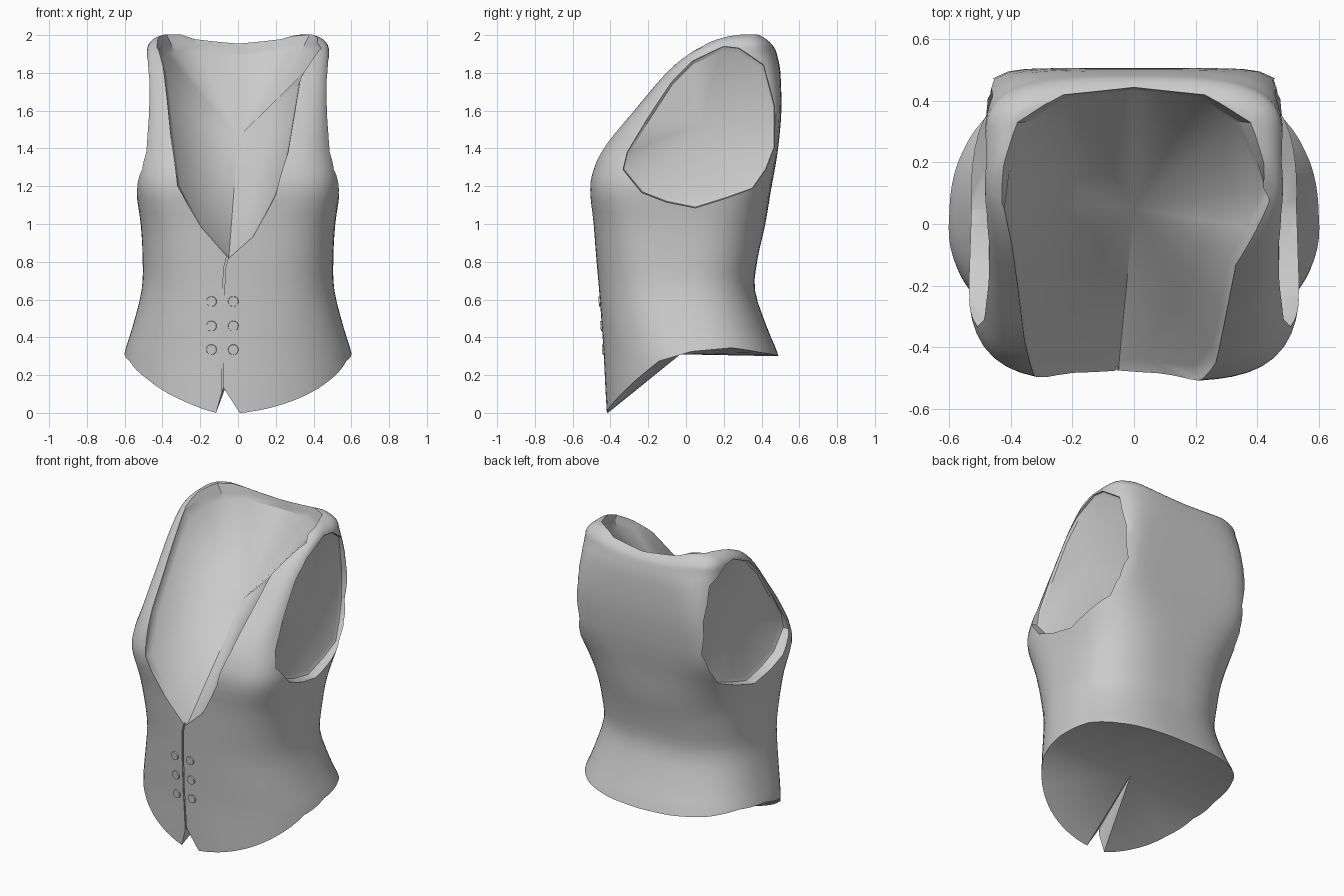
import bpy, bmesh, math
from mathutils import Vector

if "Cube" in bpy.data.objects:
    bpy.data.objects.remove(bpy.data.objects["Cube"])


def make_object(name, bm):
    bmesh.ops.recalc_face_normals(bm, faces=bm.faces)
    me = bpy.data.meshes.new(name)
    bm.to_mesh(me)
    bm.free()
    ob = bpy.data.objects.new(name, me)
    bpy.context.collection.objects.link(ob)
    return ob


def skin(name, rings, start=None, end=None):
    """Loft rings; close each end with a fan to a point, or an n-gon."""
    bm = bmesh.new()
    rows = [[bm.verts.new(p) for p in r] for r in rings]
    n = len(rows[0])
    for a, b in zip(rows, rows[1:]):
        for i in range(n):
            j = (i + 1) % n
            bm.faces.new((a[i], a[j], b[j], b[i]))
    for row, tip in ((rows[0], start), (rows[-1], end)):
        if tip is None:
            bm.faces.new(row)
        else:
            v = bm.verts.new(tip)
            for i in range(n):
                bm.faces.new((row[i], row[(i + 1) % n], v))
    return make_object(name, bm)


def catmull(keys, steps):
    out = []
    for i in range(len(keys) - 1):
        p = [keys[min(max(i + k, 0), len(keys) - 1)] for k in (-1, 0, 1, 2)]
        for s in range(steps):
            t = s / steps
            out.append([0.5 * (2 * b + (c - a) * t + (2 * a - 5 * b + 4 * c - d) * t * t
                               + (3 * b - a - 3 * c + d) * t ** 3) for a, b, c, d in zip(*p)])
    return out + [list(keys[-1])]


# Torso: height, half width, front y, back y, front and back squareness
SECTIONS = [
    (-.15, .64, -.41, .54, 2.1, 2.5), (.1, .63, -.425, .53, 2.1, 2.5),
    (.3, .605, -.435, .49, 2.15, 2.5), (.45, .56, -.445, .43, 2.3, 2.5),
    (.65, .51, -.46, .365, 2.5, 2.6), (.82, .505, -.475, .38, 2.8, 2.8),
    (1.0, .515, -.49, .42, 3.3, 3), (1.18, .54, -.51, .45, 4, 4),
    (1.3, .535, -.49, .472, 4, 6), (1.42, .51, -.43, .49, 4.2, 8.5),
    (1.6, .49, -.28, .505, 5.5, 8.5), (1.8, .485, -.11, .5, 6.5, 5),
    (1.9, .484, 0, .485, 6.5, 3.5), (1.95, .474, .08, .47, 6, 3.2),
    (1.985, .44, .15, .44, 5, 3), (2.003, .39, .22, .405, 4, 3)]
COLS = 80
rings = []
for z, w, yf, yb, nf, nb in catmull(SECTIONS, 3):
    yc, h, ring = (yf + yb) / 2, (yb - yf) / 2, []
    for i in range(COLS):
        a = math.tau * i / COLS
        c, s = math.cos(a), math.sin(a)
        n = nb if s > 0 else nf
        r = (abs(c) ** n + abs(s) ** n) ** (-1 / n)
        x = w * r * c
        dip = .03 * max(0, 1 - (x / .33) ** 2) * max(0, (z - 1.8) / .2)
        ring.append((x, yc + h * r * s, z - dip))
    rings.append(ring)
vest = skin("vest_body", rings)


def cut(cutter):
    cutter.hide_render = True
    m = vest.modifiers.new("cut", 'BOOLEAN')
    m.operation, m.solver, m.object = 'DIFFERENCE', 'EXACT', cutter
    bpy.context.view_layer.objects.active = vest
    bpy.ops.object.modifier_apply(modifier=m.name)
    bpy.data.objects.remove(cutter)


def opening(name, loop, apex, out, depth, flare, shift=.1, lean=0):
    """Cut an opening with a rim and a shallow fan-shaped lining."""
    apex, out = Vector(apex), Vector(out)
    loop = [Vector(p) for p in loop]
    inner = [p.lerp(apex, .05) - out * depth for p in loop]
    outer = [apex + (p - apex) * (flare + lean * (p.y > .15)) + out * shift for p in loop]
    far = [p + out for p in outer]
    cut(skin(name, [inner, loop, outer, far], apex, apex + out * 1.8))


# Deep V neckline
NECK = [(-.05, -.48, .815), (-.2, -.5, .98), (-.32, -.49, 1.2), (-.355, -.36, 1.45),
        (-.375, -.2, 1.65), (-.395, -.06, 1.82), (-.42, .06, 1.91), (-.4, .2, 1.945),
        (-.35, .33, 1.945), (-.22, .415, 1.945), (0, .44, 1.935), (.22, .415, 1.945),
        (.35, .33, 1.945), (.4, .2, 1.945), (.44, .1, 1.91), (.385, -.03, 1.85),
        (.33, -.12, 1.76), (.295, -.3, 1.55), (.265, -.44, 1.37), (.2, -.5, 1.15),
        (.08, -.49, .93)]
opening("neck_cutter", NECK, (0, .05, 1.46), (0, -.75, .66), .02, 1.0, lean=.26)

# Armholes, mirrored
ARM = [(.05, 1.09), (.21, 1.14), (.35, 1.19), (.42, 1.29), (.467, 1.41), (.467, 1.62),
       (.41, 1.84), (.28, 1.93), (.2, 1.94), (.03, 1.86), (-.08, 1.75), (-.21, 1.55),
       (-.31, 1.38), (-.33, 1.29), (-.23, 1.17), (-.1, 1.12)]
for side in (-1, 1):
    loop = [(side * (.47 - .35 * max(0, y - .32)), y, z) for y, z in ARM]
    opening("armhole_cutter", loop, (side * .45, .08, 1.53), (side, 0, 0), .01, 1.02)

# Pointed hem with the front notch
HEM = [(-.08, -.435, .13), (-.12, -.425, -.01), (-.3, -.37, .07), (-.46, -.26, .185),
       (-.56, -.14, .275), (-.605, .03, .325), (-.57, .25, .345), (-.44, .41, .32),
       (-.22, .48, .305), (0, .49, .3), (.22, .48, .305), (.44, .41, .32),
       (.57, .25, .345), (.605, .03, .325), (.56, -.14, .275), (.46, -.26, .175),
       (.3, -.37, .07), (.12, -.42, .01), (.01, -.43, -.01)]
opening("hem_cutter", HEM, (0, -.03, .31), (0, 0, -1), 0, 1.35, 0)


def shade(ob, deg):
    bpy.ops.object.select_all(action='DESELECT')
    ob.select_set(True)
    bpy.context.view_layer.objects.active = ob
    bpy.ops.object.shade_smooth_by_angle(angle=math.radians(deg))


# Front closing seam as a fine groove
SEAM = [(-.05, .85), (-.07, .77), (-.08, .6), (-.085, .35), (-.08, .1)]
seam_rows = []
for x, z in SEAM:
    y = -.41 - .055 * (z - .1) / .75
    seam_rows.append([(x - .005, -.6, z), (x + .005, -.6, z), (x + .005, y, z), (x - .005, y, z)])
cut(skin("seam_cutter", seam_rows))
shade(vest, 32)

# Two columns of three buttons, set on the surface
bpy.context.view_layer.update()
for z in (.59, .46, .335):
    for x in (-.14, -.025):
        hit, loc, nor, _ = vest.ray_cast(Vector((x, -2, z)), Vector((0, 1, 0)))
        bm = bmesh.new()
        bmesh.ops.create_cone(bm, cap_ends=True, segments=20, radius1=.029, radius2=.026, depth=.014)
        button = make_object("button", bm)
        button.location = loc
        button.rotation_euler = nor.to_track_quat('Z', 'Y').to_euler()
        shade(button, 30)
